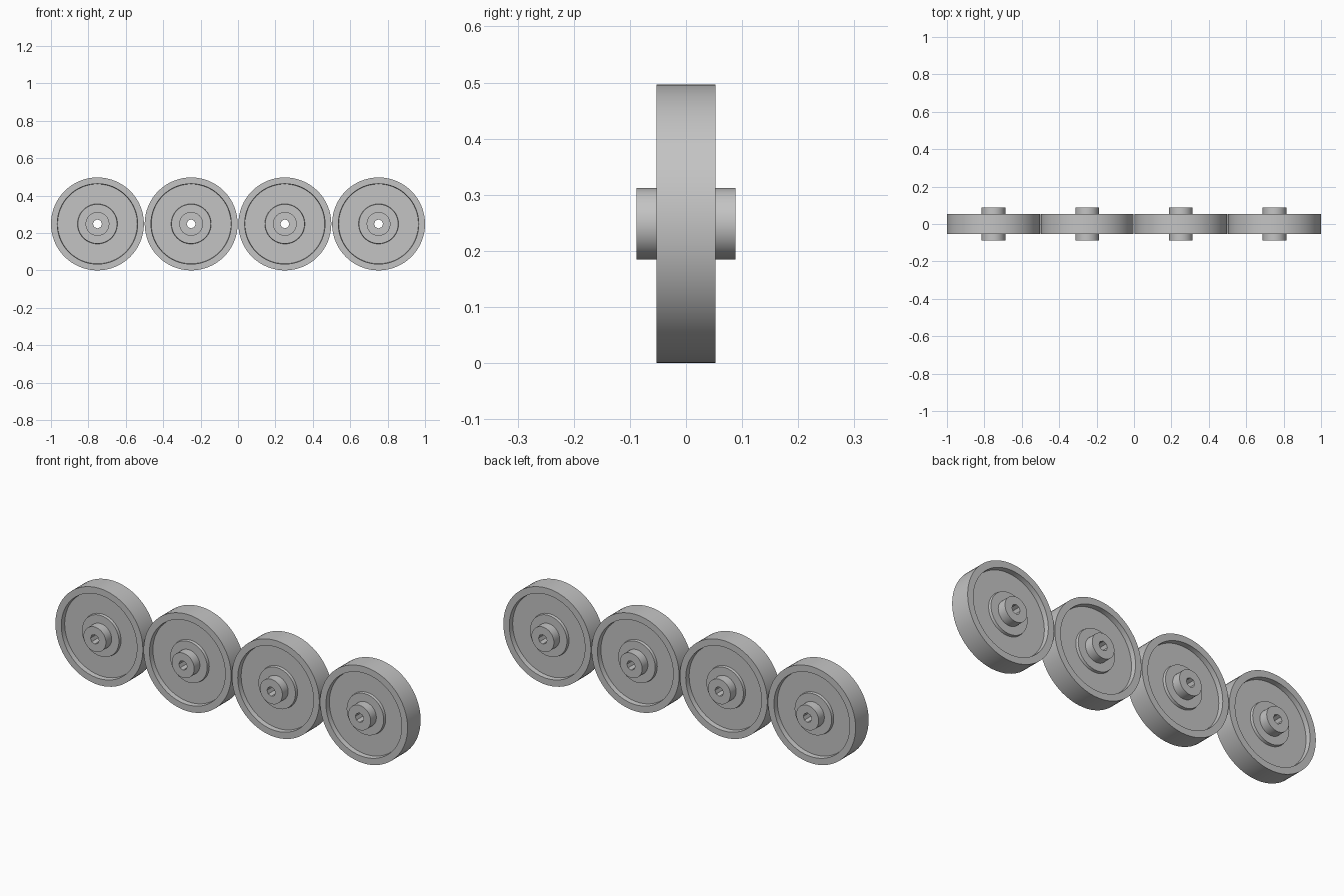
import bpy, bmesh, math

if "Cube" in bpy.data.objects:
    bpy.data.objects.remove(bpy.data.objects["Cube"])

SEG = 64           # sides of the turned surfaces
HOLE_SIDES = 8     # sides of the axle hole
R = 0.2485         # wheel radius

grey = bpy.data.materials.new("plain grey")
grey.diffuse_color = (0.55, 0.55, 0.55, 1)
grey.use_nodes = True
grey.node_tree.nodes["Principled BSDF"].inputs["Base Color"].default_value = grey.diffuse_color

# Half cross-section (radius, y offset) from axle hole to tread
half = [(0.024, 0.0885), (0.0635, 0.0885), (0.0635, 0.042), (0.105, 0.042),
        (0.107, 0.028), (0.213, 0.028), (0.215, 0.053), (R, 0.053)]
# Mirror to the other side to close the section
profile = [(r, -y) for r, y in half] + half[::-1]


def hole_radius(r, a):
    """Radius of a regular polygon with corner radius r at angle a."""
    step = 2 * math.pi / HOLE_SIDES
    return r * math.cos(step / 2) / math.cos(a % step - step / 2)


def make_wheel_mesh():
    bm = bmesh.new()
    rings = []
    for i, (r, y) in enumerate(profile):
        ring = []
        for s in range(SEG):
            a = 2 * math.pi * s / SEG
            rr = hole_radius(r, a) if i in (0, len(profile) - 1) else r
            ring.append(bm.verts.new((rr * math.cos(a), y, rr * math.sin(a))))
        rings.append(ring)
    for i, ring in enumerate(rings):
        nxt = rings[(i + 1) % len(rings)]
        for s in range(SEG):
            t = (s + 1) % SEG
            bm.faces.new((ring[s], ring[t], nxt[t], nxt[s]))
    bmesh.ops.recalc_face_normals(bm, faces=bm.faces)
    mesh = bpy.data.meshes.new("wheel")
    bm.to_mesh(mesh)
    bm.free()
    mesh.materials.append(grey)
    return mesh


# Row of four identical wheels
mesh = make_wheel_mesh()
spacing = (2 - 2 * R) / 3
for i in range(4):
    wheel = bpy.data.objects.new(f"wheel_{i + 1}", mesh)
    wheel.location = ((i - 1.5) * spacing, 0, R)
    bpy.context.collection.objects.link(wheel)

# Smooth the round faces, keep turned edges sharp
bpy.context.view_layer.objects.active = wheel
wheel.select_set(True)
bpy.ops.object.shade_smooth_by_angle(angle=math.radians(30))
